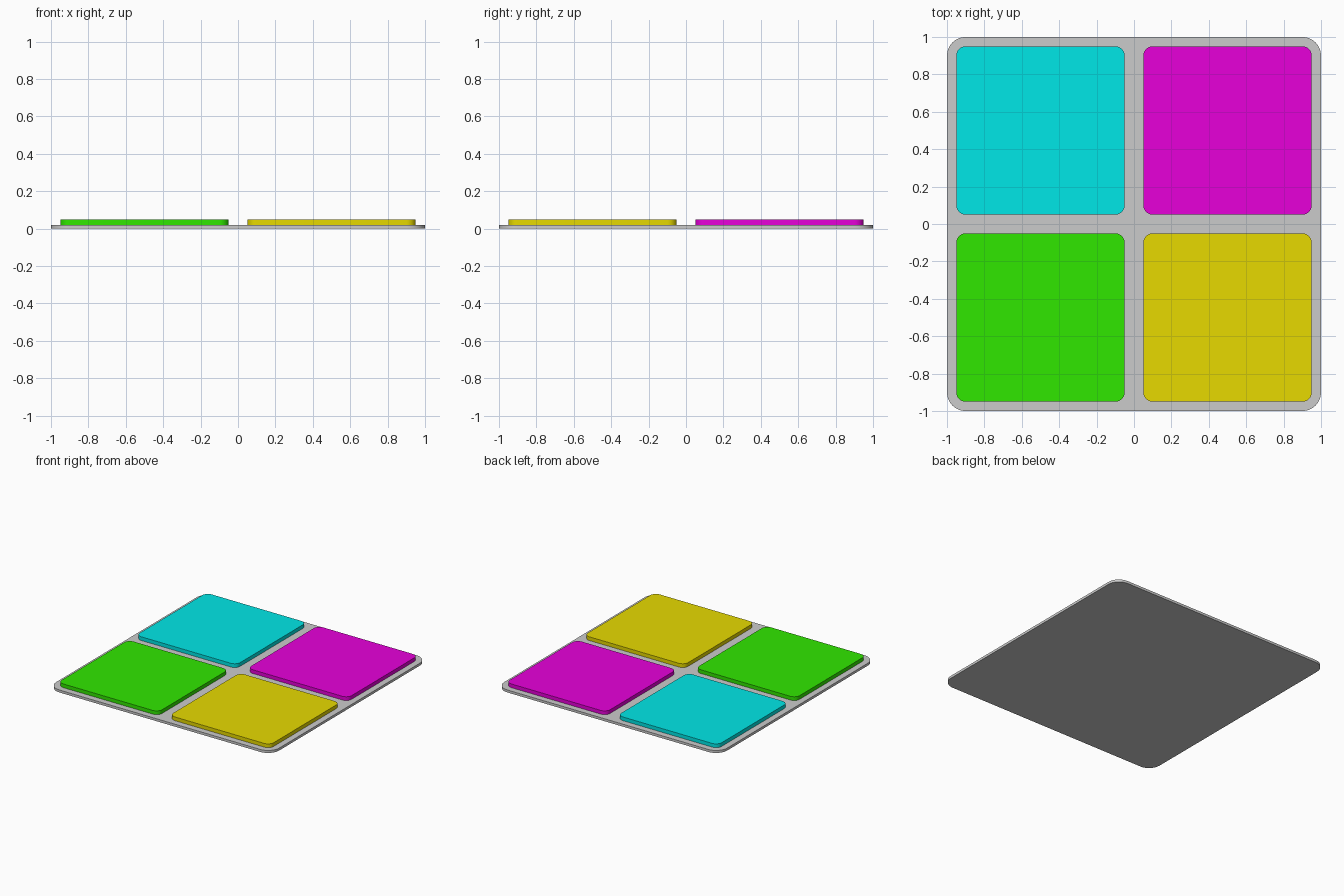
import bpy, bmesh
from math import pi, cos, sin, radians

if "Cube" in bpy.data.objects:
    bpy.data.objects.remove(bpy.data.objects["Cube"])


def rounded_slab(name, cx, cy, half, radius, z0, z1, color=None, steps=8):
    """Square slab with rounded vertical corners."""
    bm = bmesh.new()
    verts = []
    for q, (sx, sy) in enumerate([(1, 1), (-1, 1), (-1, -1), (1, -1)]):
        for i in range(steps + 1):
            a = (q + i / steps) * pi / 2
            verts.append(bm.verts.new((cx + sx * (half - radius) + radius * cos(a),
                                       cy + sy * (half - radius) + radius * sin(a), z0)))
    face = bm.faces.new(verts)
    top = bmesh.ops.extrude_face_region(bm, geom=[face], use_keep_orig=True)
    bmesh.ops.translate(bm, vec=(0, 0, z1 - z0),
                        verts=[g for g in top["geom"] if isinstance(g, bmesh.types.BMVert)])
    bmesh.ops.recalc_face_normals(bm, faces=bm.faces)
    mesh = bpy.data.meshes.new(name)
    bm.to_mesh(mesh)
    bm.free()
    obj = bpy.data.objects.new(name, mesh)
    bpy.context.collection.objects.link(obj)
    if color:
        mat = bpy.data.materials.new(name + "_color")
        mat.diffuse_color = (*color, 1)
        mat.use_nodes = True
        mat.node_tree.nodes["Principled BSDF"].inputs["Base Color"].default_value = mat.diffuse_color
        mesh.materials.append(mat)
    bpy.ops.object.select_all(action='DESELECT')
    obj.select_set(True)
    bpy.context.view_layer.objects.active = obj
    bpy.ops.object.shade_smooth_by_angle(angle=radians(30))
    return obj


# Thin backing plate
rounded_slab("base_plate", 0, 0, 1.0, 0.1, 0, 0.02)

# Four coloured pads
pads = [("cyan_pad", -1, 1, (0.0, 0.8, 0.8)),
        ("magenta_pad", 1, 1, (0.8, 0.0, 0.7)),
        ("green_pad", -1, -1, (0.03, 0.8, 0.0)),
        ("yellow_pad", 1, -1, (0.8, 0.7, 0.0))]
for name, sx, sy, color in pads:
    rounded_slab(name, sx * 0.5, sy * 0.5, 0.45, 0.05, 0.02, 0.05, color)
